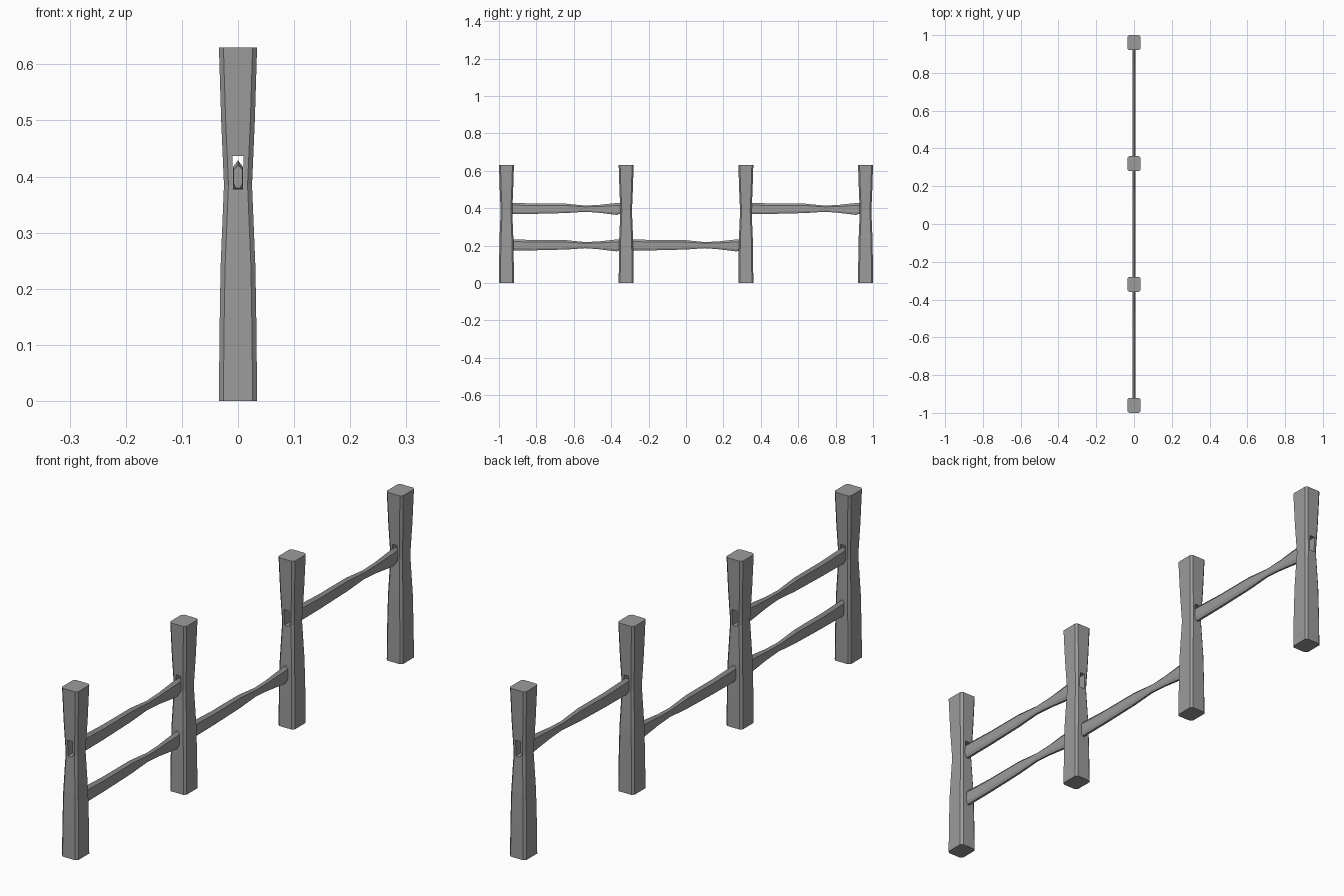
import bpy
import bmesh

cube = bpy.data.objects.get("Cube")
if cube:
    bpy.data.objects.remove(cube, do_unlink=True)

GREY = bpy.data.materials.new("weathered_grey")
GREY.use_nodes = True
COLOUR = (0.33, 0.33, 0.33, 1)
GREY.diffuse_color = COLOUR
GREY.node_tree.nodes["Principled BSDF"].inputs["Base Color"].default_value = COLOUR


def loft(name, rings):
    """Skin a list of matching point rings and cap both ends."""
    bm = bmesh.new()
    loops = [[bm.verts.new(p) for p in ring] for ring in rings]
    count = len(loops[0])
    for a, b in zip(loops, loops[1:]):
        for i in range(count):
            j = (i + 1) % count
            bm.faces.new((a[i], a[j], b[j], b[i]))
    bm.faces.new(loops[0])
    bm.faces.new(loops[-1])
    bmesh.ops.recalc_face_normals(bm, faces=bm.faces)
    mesh = bpy.data.meshes.new(name)
    bm.to_mesh(mesh)
    bm.free()
    mesh.materials.append(GREY)
    obj = bpy.data.objects.new(name, mesh)
    bpy.context.collection.objects.link(obj)
    return obj


def post_ring(z, hx, hy, cut=0.008):
    """Rectangle with chamfered corners."""
    return [(hx, hy - cut, z), (hx - cut, hy, z), (cut - hx, hy, z), (-hx, hy - cut, z),
            (-hx, cut - hy, z), (cut - hx, -hy, z), (hx - cut, -hy, z), (hx, cut - hy, z)]


def rail_ring(y, low, high, w):
    """Slim plank section with a ridged top and bevelled underside."""
    bevel = 0.2 * (high - low)
    return [(-w * 0.5, y, low), (w * 0.5, y, low), (w, y, low + bevel), (w, y, high - bevel),
            (0, y, high), (-w, y, high - bevel), (-w, y, low + bevel)]


# Waisted posts: height, half width, half depth
POST = [(0, 0.034, 0.04), (0.12, 0.033, 0.039), (0.24, 0.031, 0.037),
        (0.385, 0.025, 0.031), (0.5, 0.03, 0.036), (0.63, 0.034, 0.04)]
POST_Y = {"front_post": -0.96, "front_middle_post": -0.32,
          "back_middle_post": 0.32, "back_post": 0.96}

# Slot cutter running through every post
slot = loft("slot_cutter", [[(-0.01, y, 0.378), (0.01, y, 0.378),
                             (0.01, y, 0.437), (-0.01, y, 0.437)] for y in (-1.1, 1.1)])
slot.hide_render = True
slot.hide_viewport = True
slot.display_type = 'WIRE'

for name, y in POST_Y.items():
    post = loft(name, [post_ring(*row) for row in POST])
    post.location.y = y
    cut = post.modifiers.new("slot", 'BOOLEAN')
    cut.object = slot
    cut.operation = 'DIFFERENCE'
    cut.solver = 'EXACT'

# Hand-hewn rails: distance along, lower edge, upper edge, half thickness
RAIL = [(-0.31, -0.02, 0.02, 0.008), (-0.285, -0.031, 0.029, 0.009),
        (-0.16, -0.03, 0.024, 0.009), (0, -0.026, 0.024, 0.008),
        (0.1, -0.019, 0.014, 0.007), (0.17, -0.024, 0.017, 0.007),
        (0.27, -0.036, 0.028, 0.009), (0.31, -0.022, 0.025, 0.008)]
PLACES = {"front_upper_rail": (-0.64, 0.4), "front_lower_rail": (-0.64, 0.205),
          "middle_lower_rail": (0, 0.205), "back_upper_rail": (0.64, 0.4)}

for name, (y, z) in PLACES.items():
    rail = loft(name, [rail_ring(*row) for row in RAIL])
    rail.location = (0, y, z)
